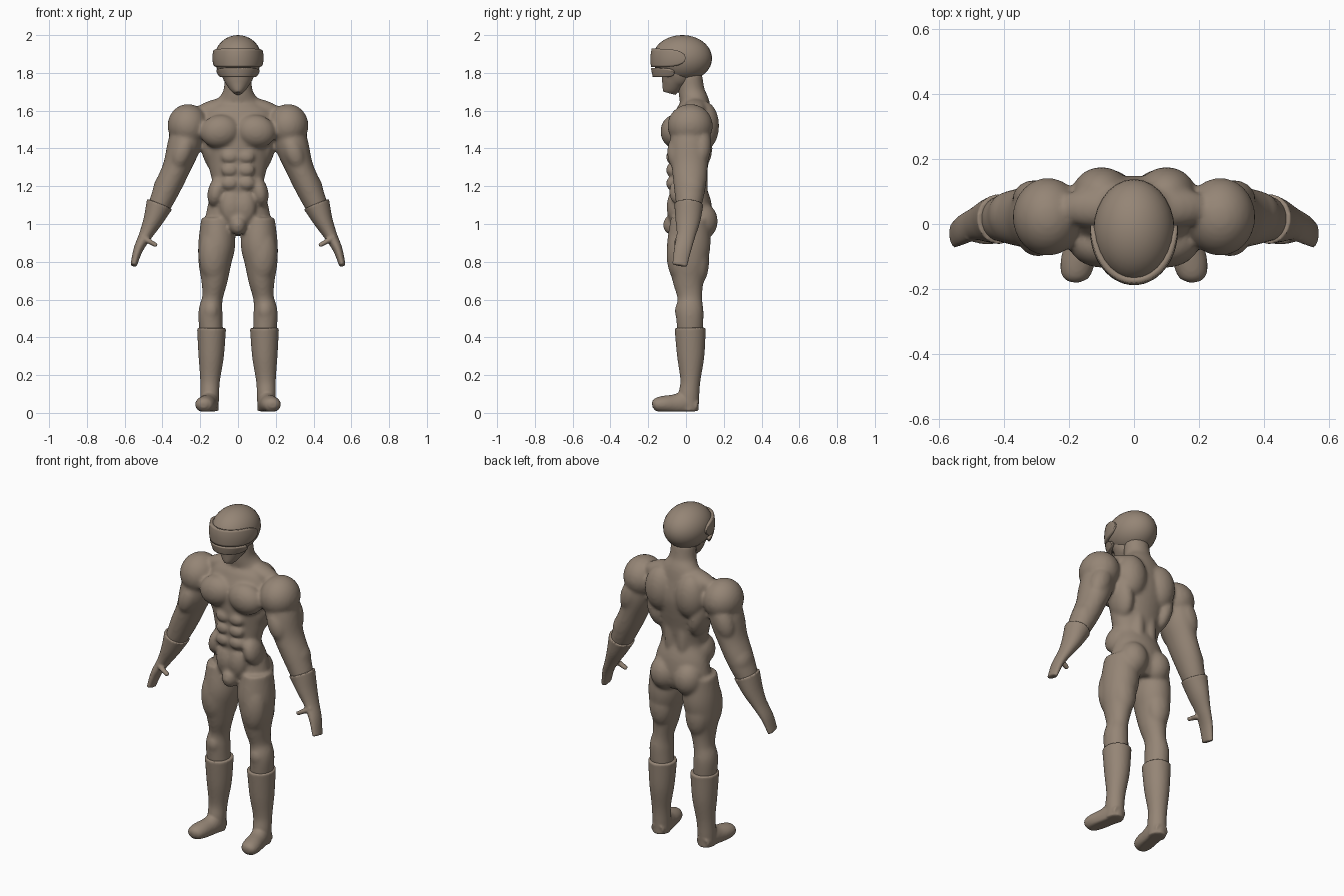
import bpy, bmesh, math
from mathutils import Vector, Matrix

cube = bpy.data.objects.get("Cube")
if cube:
    bpy.data.objects.remove(cube, do_unlink=True)

# One clay colour for the whole figure
clay = bpy.data.materials.new("clay_brown")
clay.use_nodes = True
colour = (0.30, 0.235, 0.18, 1)
clay.diffuse_color = colour
shader = clay.node_tree.nodes["Principled BSDF"]
shader.inputs["Base Color"].default_value = colour
shader.inputs["Roughness"].default_value = 0.7


def loft(bm, sections, axis=(0, 1, 0), sides=32, steps=6):
    """Closed tube through (x, y, z, width, depth) sections; depth lies along axis."""
    pts = [Vector(s) for s in sections]
    pts = [2 * pts[0] - pts[1]] + pts + [2 * pts[-1] - pts[-2]]
    path = []
    for i in range(1, len(pts) - 2):
        a, b, c, d = pts[i - 1:i + 3]
        for k in range(steps):
            t = k / steps
            path.append(b + (c - a) * t / 2 + (a - b * 2.5 + c * 2 - d / 2) * t * t
                        + ((b - c) * 3 + d - a) * t ** 3 / 2)
    path.append(pts[-2])
    rings = []
    for i, p in enumerate(path):
        tangent = (path[min(i + 1, len(path) - 1)] - path[max(i - 1, 0)]).to_3d().normalized()
        side = Vector(axis).cross(tangent).normalized()
        depth = tangent.cross(side)
        ring = []
        for k in range(sides):
            t = math.tau * k / sides
            ring.append(bm.verts.new(p.to_3d() + side * p[3] * math.cos(t) + depth * p[4] * math.sin(t)))
        rings.append(ring)
    for low, high in zip(rings, rings[1:]):
        for k in range(sides):
            n = (k + 1) % sides
            bm.faces.new((low[k], low[n], high[n], high[k]))
    bm.faces.new(rings[0][::-1])
    bm.faces.new(rings[-1])


def blob(bm, place, size, tilt=0):
    """Ellipsoid muscle, tilted about the y axis in degrees."""
    m = (Matrix.Translation(place) @ Matrix.Rotation(math.radians(tilt), 4, 'Y')
         @ Matrix.Diagonal((*size, 1)))
    bmesh.ops.create_uvsphere(bm, u_segments=28, v_segments=18, radius=1, matrix=m)


def finish(name, bm, voxel=0, relax=0, mirror=False, angle=180):
    bmesh.ops.recalc_face_normals(bm, faces=bm.faces)
    mesh = bpy.data.meshes.new(name)
    bm.to_mesh(mesh)
    bm.free()
    ob = bpy.data.objects.new(name, mesh)
    bpy.context.collection.objects.link(ob)
    mesh.materials.append(clay)
    if mirror:
        ob.modifiers.new("Mirror", 'MIRROR').use_mirror_merge = False
    if voxel:
        remesh = ob.modifiers.new("Fuse", 'REMESH')
        remesh.mode = 'VOXEL'
        remesh.voxel_size = voxel
        remesh.use_smooth_shade = True
    if relax:
        smooth = ob.modifiers.new("Relax", 'SMOOTH')
        smooth.iterations = relax
    bpy.ops.object.select_all(action='DESELECT')
    ob.select_set(True)
    bpy.context.view_layer.objects.active = ob
    bpy.ops.object.shade_smooth_by_angle(angle=math.radians(angle))
    return ob


# Torso and neck
body = bmesh.new()
loft(body, [(0, .02, .95, .11, .09), (0, .03, 1.01, .17, .11), (0, .03, 1.1, .16, .105),
            (0, .01, 1.2, .135, .095), (0, .015, 1.3, .155, .1), (0, .02, 1.4, .175, .115),
            (0, .03, 1.5, .2, .12), (0, .04, 1.58, .19, .1), (0, .045, 1.64, .13, .08),
            (0, .03, 1.7, .08, .07), (0, .02, 1.79, .07, .065)])
# Thigh and knee
loft(body, [(.11, .02, 1.03, .085, .1), (.112, .015, .9, .098, .115), (.122, .01, .8, .088, .105),
            (.125, .012, .7, .07, .083), (.135, .02, .61, .055, .066), (.146, .02, .53, .064, .073),
            (.14, .022, .4, .062, .066)])
# Upper arm and forearm
loft(body, [(.25, .025, 1.56, .08, .09), (.285, .02, 1.42, .088, .105), (.325, .02, 1.3, .074, .095),
            (.37, .02, 1.2, .07, .085), (.415, .015, 1.1, .06, .068), (.44, .01, 1.05, .045, .055)])
muscles = [
    ((.095, -.06, 1.49), (.105, .075, .088), 10),     # chest
    ((.265, .022, 1.52), (.108, .12, .115), 0),       # shoulder
    ((.12, .05, 1.615), (.12, .06, .045), 15),        # trapezius
    ((.1, .095, 1.52), (.09, .08, .13), 0),           # shoulder blade
    ((.14, .05, 1.4), (.055, .09, .13), 12),          # side of back
    ((.04, .075, 1.24), (.038, .042, .17), 0),        # lower back
    ((.115, -.02, 1.17), (.045, .07, .08), -12),      # flank
    ((.035, -.06, 1.09), (.06, .042, .09), 0),        # lower belly
    ((0, -.07, .995), (.045, .052, .055), 0),         # groin
    ((.078, .08, 1.015), (.084, .088, .1), 0),        # buttock
    ((.13, -.035, .84), (.077, .068, .15), 0),        # front of thigh
    ((.12, .06, .8), (.07, .062, .13), 0),            # back of thigh
    ((.143, -.018, .54), (.042, .042, .055), 0),      # kneecap
    ((.295, -.04, 1.38), (.055, .06, .1), -20),       # biceps
    ((.305, .08, 1.42), (.06, .055, .11), -20),       # triceps
    ((.385, .025, 1.2), (.06, .075, .09), -25),       # forearm
]
for z in (1.355, 1.285, 1.215):                       # abdominals
    muscles.append(((.043, -.076, z), (.046, .03, .036), 0))
for place, size, tilt in muscles:
    blob(body, place, size, tilt)
finish("body", body, voxel=.01, relax=7, mirror=True)

# Boots with toes turned outward
boots = bmesh.new()
loft(boots, [(.14, .022, .45, .077, .083), (.142, .025, .3, .067, .072), (.148, .023, .17, .052, .053),
             (.15, .015, .09, .05, .055), (.15, .015, .01, .047, .052)])
loft(boots, [(.15, .06, .035, .04, .035), (.152, 0, .05, .048, .062), (.162, -.06, .045, .05, .053),
             (.174, -.12, .045, .052, .045), (.182, -.16, .043, .042, .035),
             (.184, -.178, .04, .018, .015)], axis=(0, 0, 1))
for v in boots.verts:
    v.co.z = max(v.co.z, 0.008)
finish("boots", boots, voxel=.007, relax=3, mirror=True)

# Gloves with a flared cuff, flat fingers and a thumb
gloves = bmesh.new()
loft(gloves, [(.415, .015, 1.105, .072, .077), (.45, .01, 1.02, .052, .066), (.49, 0, .94, .035, .05),
              (.528, -.018, .865, .025, .046), (.553, -.034, .78, .017, .04)])
loft(gloves, [(.51, -.03, .93, .018, .02), (.47, -.045, .908, .014, .016),
              (.43, -.05, .885, .011, .013)])
finish("gloves", gloves, voxel=.006, relax=3, mirror=True)

# Helmet shell
centre = Vector((0, -.02, 1.877))
shell = (.125, .158, .123)
helmet = bmesh.new()
blob(helmet, centre, shell)
finish("helmet", helmet)

# Lower face and chin
chin = bmesh.new()
loft(chin, [(0, -.055, 1.84, .095, .1), (0, -.055, 1.785, .085, .09), (0, -.07, 1.745, .064, .062),
            (0, -.083, 1.71, .04, .043), (0, -.088, 1.692, .022, .032)])
finish("chin", chin, angle=50)


def wrap_plate(name, reach, low, high, grow, thick):
    """Rounded strip that wraps the front of the helmet."""
    bm = bmesh.new()
    cols, rows, grid = 48, 8, []
    for i in range(cols + 1):
        u = math.sin((i / cols - .5) * math.pi)
        turn = math.radians(reach) * u
        half = (high - low) / 2 * max(1 - abs(u) ** 6, .02) ** .5
        column = []
        for j in range(rows + 1):
            z = (low + high) / 2 + half * (2 * j / rows - 1)
            lift = (z - centre.z) / shell[2]
            bulge = 1 - lift ** 2 * (.5 if lift > 0 else .25 + .75 * (1 - math.cos(turn)))
            r = grow * max(bulge, .1) ** .5
            column.append(bm.verts.new((shell[0] * r * math.sin(turn),
                                        centre.y - shell[1] * r * math.cos(turn), z)))
        grid.append(column)
    for a, b in zip(grid, grid[1:]):
        for j in range(rows):
            bm.faces.new((a[j], b[j], b[j + 1], a[j + 1]))
    ob = finish(name, bm, angle=40)
    solid = ob.modifiers.new("Thickness", 'SOLIDIFY')
    solid.thickness = thick
    solid.offset = 0
    return ob


# Visor and the guard beneath it
wrap_plate("visor", 96, 1.832, 1.926, 1.0, .02)
wrap_plate("visor_guard", 72, 1.782, 1.826, .99, .024)
